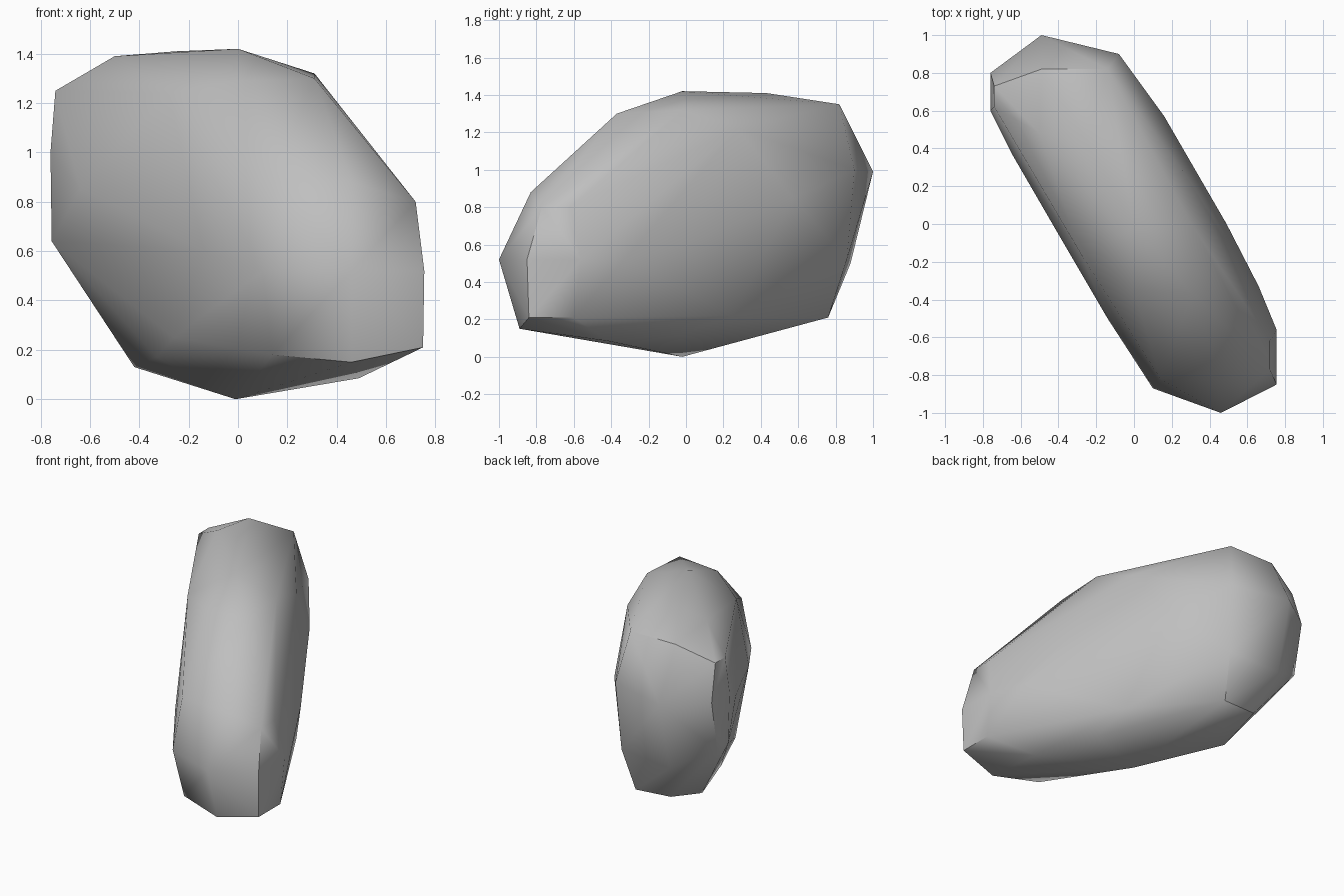
import bpy
import bmesh
import math

cube = bpy.data.objects.get("Cube")
if cube:
    bpy.data.objects.remove(cube, do_unlink=True)

# Stone material
stone = bpy.data.materials.new("grey_stone")
stone.use_nodes = True
colour = (0.52, 0.52, 0.52, 1)
stone.diffuse_color = colour
bsdf = stone.node_tree.nodes["Principled BSDF"]
bsdf.inputs["Base Color"].default_value = colour
bsdf.inputs["Roughness"].default_value = 0.9

# Chiselled corners of the boulder, grouped by region
front_end = [
    (0.46, -1.00, 0.52), (0.10, -0.87, 0.52), (0.755, -0.85, 0.52),
    (0.14, -0.82, 0.88), (0.46, -0.83, 0.88), (0.72, -0.77, 0.80),
    (0.14, -0.80, 0.18), (0.46, -0.89, 0.15), (0.75, -0.84, 0.21),
    (0.72, -0.62, 0.80), (0.755, -0.56, 0.52), (0.75, -0.60, 0.21),
]
back_end = [
    (-0.49, 1.00, 0.99), (-0.08, 0.90, 1.00), (-0.76, 0.80, 1.00),
    (-0.76, 0.60, 1.00), (-0.14, 0.82, 1.35), (-0.49, 0.82, 1.35),
    (-0.74, 0.73, 1.25), (-0.74, 0.62, 1.25), (-0.755, 0.73, 0.64),
    (-0.755, 0.61, 0.64), (-0.49, 0.88, 0.50), (-0.10, 0.86, 0.52),
    (-0.14, 0.76, 0.21), (-0.40, 0.74, 0.22),
]
crown = [
    (0.00, -0.02, 1.42), (-0.25, 0.43, 1.41), (-0.50, 0.48, 1.39),
    (0.31, -0.37, 1.30), (0.31, -0.01, 1.32), (0.26, 0.28, 1.22),
    (0.00, -0.35, 1.29), (-0.28, -0.16, 1.24), (-0.50, 0.24, 1.25),
]
flanks = [
    (0.16, 0.57, 0.85), (0.49, 0.00, 0.60), (0.66, -0.33, 0.52),
    (-0.64, 0.36, 0.85), (-0.42, -0.02, 0.75), (-0.14, -0.50, 0.60),
]
underside = [
    (-0.01, -0.02, 0.00), (0.49, -0.42, 0.085), (-0.42, 0.42, 0.13),
    (-0.33, 0.08, 0.17), (-0.26, -0.18, 0.25), (0.30, -0.02, 0.12),
    (0.28, 0.25, 0.22),
]

# Boulder: convex shell around the corners
bm = bmesh.new()
for group in (front_end, back_end, crown, flanks, underside):
    for corner in group:
        bm.verts.new(corner)
bmesh.ops.convex_hull(bm, input=bm.verts[:])
loose = [v for v in bm.verts if not v.link_faces]
bmesh.ops.delete(bm, geom=loose, context='VERTS')
bmesh.ops.recalc_face_normals(bm, faces=bm.faces[:])
mesh = bpy.data.meshes.new("boulder")
bm.to_mesh(mesh)
bm.free()
mesh.materials.append(stone)
boulder = bpy.data.objects.new("boulder", mesh)
bpy.context.collection.objects.link(boulder)

# Soft facets with the hardest ridges kept crisp
bpy.ops.object.select_all(action='DESELECT')
boulder.select_set(True)
bpy.context.view_layer.objects.active = boulder
bpy.ops.object.shade_smooth_by_angle(angle=math.radians(42))
